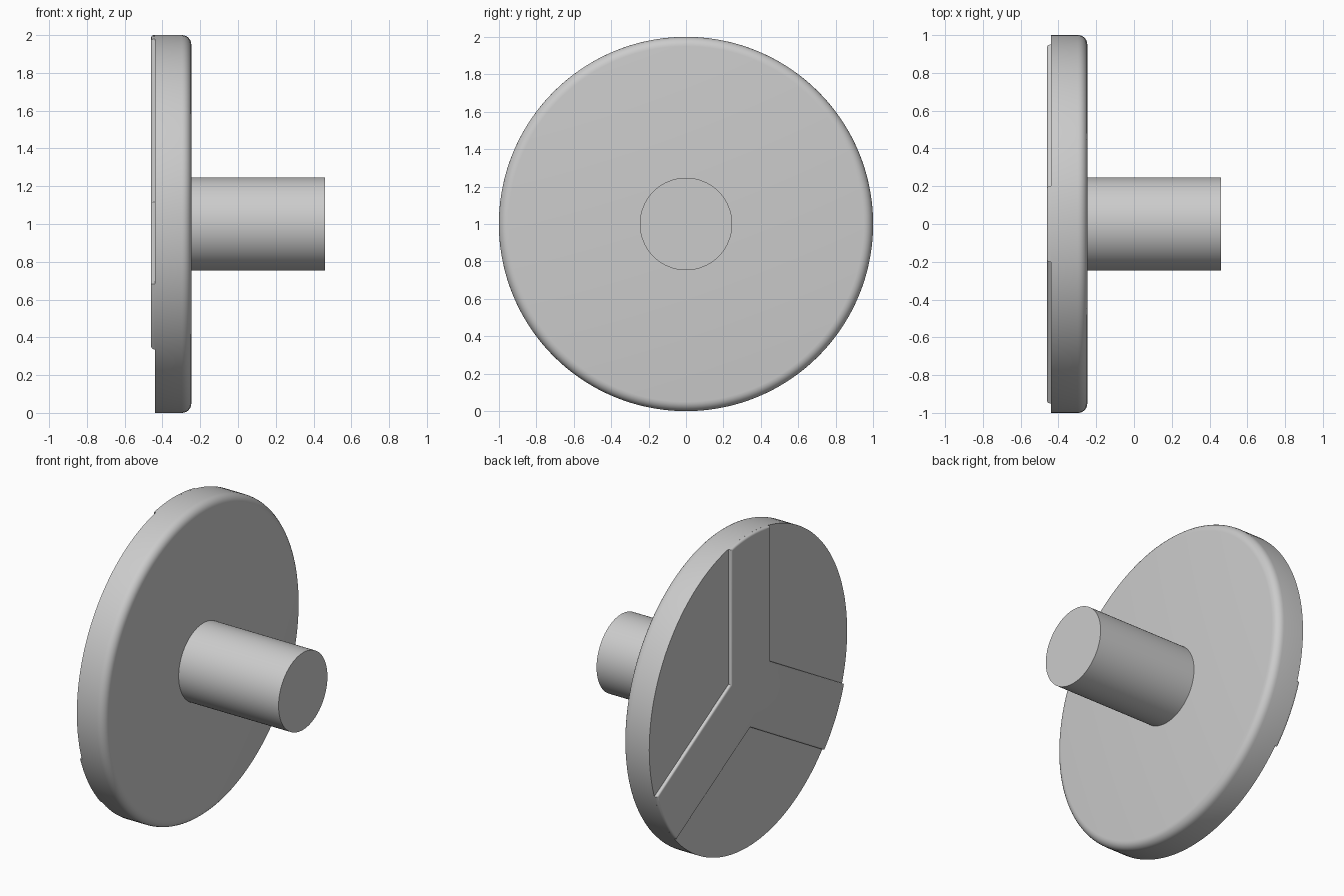
import bpy, bmesh
from math import sin, cos, asin, radians, pi
from mathutils import Matrix, Vector

cube = bpy.data.objects.get("Cube")
if cube:
    bpy.data.objects.remove(cube, do_unlink=True)

# One plain grey for the whole model
grey = bpy.data.materials.new("plain grey")
grey.use_nodes = True
colour = (0.6, 0.6, 0.6, 1)
grey.diffuse_color = colour
grey.node_tree.nodes["Principled BSDF"].inputs["Base Color"].default_value = colour

CENTRE_Z = 1.0
BACK, DISC_BACK, DISC_FRONT, SHAFT_END = -0.46, -0.44, -0.247, 0.46


def finish(bm, name):
    bmesh.ops.recalc_face_normals(bm, faces=bm.faces[:])
    mesh = bpy.data.meshes.new(name)
    bm.to_mesh(mesh)
    bm.free()
    obj = bpy.data.objects.new(name, mesh)
    bpy.context.collection.objects.link(obj)
    obj.location.z = CENTRE_Z
    mesh.materials.append(grey)
    bpy.ops.object.select_all(action='DESELECT')
    obj.select_set(True)
    bpy.context.view_layer.objects.active = obj
    bpy.ops.object.shade_smooth_by_angle(angle=radians(35))
    return obj


def rod(x0, x1, radius, segments):
    """Capped cylinder along x."""
    bm = bmesh.new()
    bmesh.ops.create_cone(bm, cap_ends=True, segments=segments,
                          radius1=radius, radius2=radius, depth=x1 - x0,
                          matrix=Matrix.Translation(((x0 + x1) / 2, 0, 0))
                          @ Matrix.Rotation(pi / 2, 4, 'Y'))
    return bm


def round_rim(bm, x, width, segments):
    """Round every edge lying in the plane at x."""
    rim = [e for e in bm.edges if all(abs(v.co.x - x) < 1e-4 for v in e.verts)]
    bmesh.ops.bevel(bm, geom=rim, offset=width, segments=segments,
                    profile=0.5, affect='EDGES')


# Disc, rounded on the shaft side only
disc = rod(DISC_BACK, DISC_FRONT, 1.0, 144)
round_rim(disc, DISC_FRONT, 0.05, 6)
finish(disc, "disc")

# Shaft
finish(rod(DISC_FRONT - 0.02, SHAFT_END, 0.247, 96), "shaft")

# Raised three-armed rib on the back of the disc
half_width = 0.2
spread = asin(half_width)
inner = half_width / sin(radians(60))
steps = 8
outline = []
for arm in (90, 210, 330):
    a = radians(arm)
    for i in range(steps + 1):
        t = a - spread + 2 * spread * i / steps
        outline.append((cos(t), sin(t)))
    t = a + radians(60)
    outline.append((inner * cos(t), inner * sin(t)))

rib = bmesh.new()
base = rib.faces.new([rib.verts.new((DISC_BACK, y, z)) for y, z in outline])
raised = bmesh.ops.extrude_face_region(rib, geom=[base], use_keep_orig=True)
bmesh.ops.translate(rib, vec=Vector((BACK - DISC_BACK, 0, 0)),
                    verts=[g for g in raised["geom"] if isinstance(g, bmesh.types.BMVert)])
bmesh.ops.recalc_face_normals(rib, faces=rib.faces[:])
round_rim(rib, BACK, 0.013, 4)
finish(rib, "three_arm_rib")
